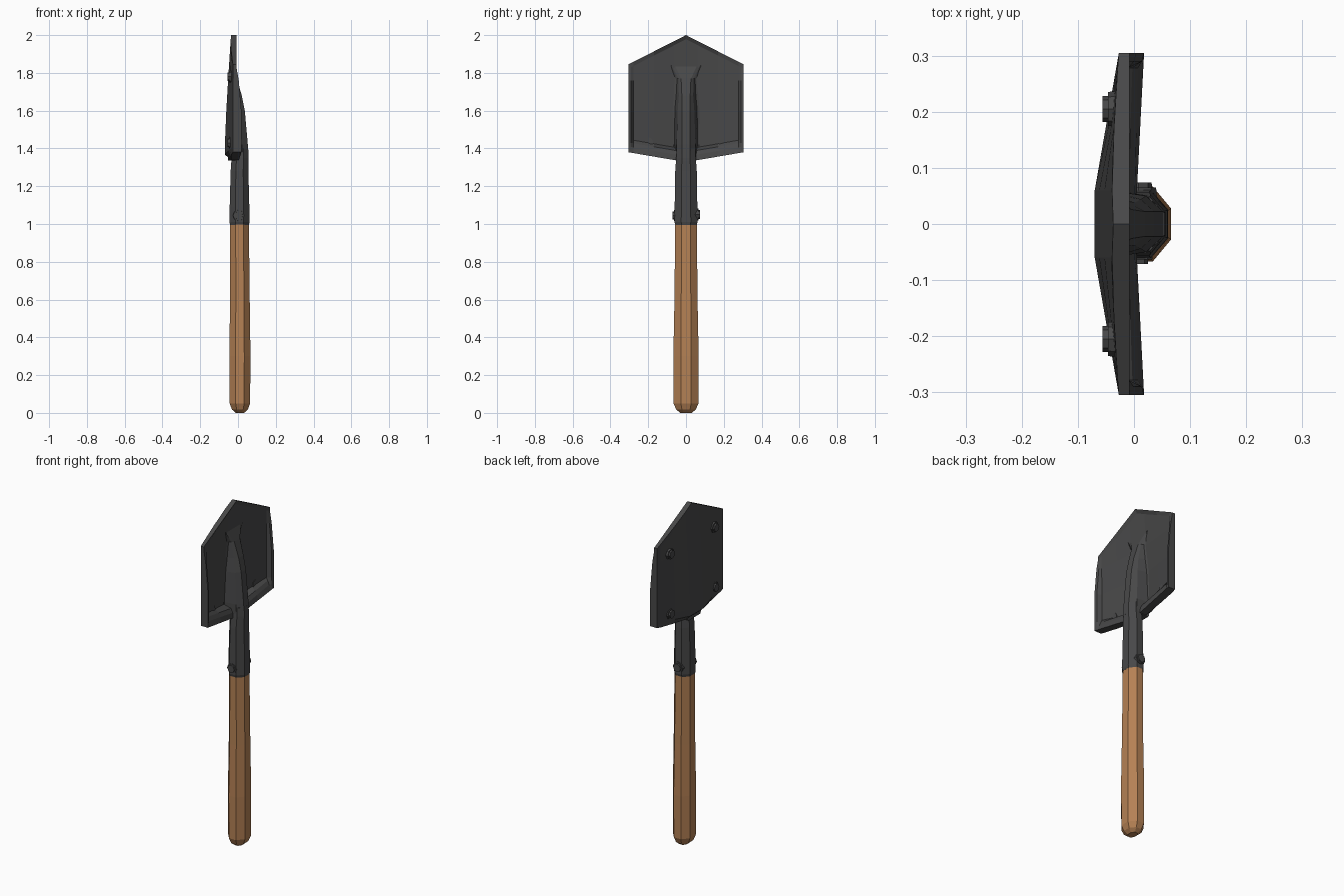
import bpy, bmesh, math
from mathutils import Matrix

if "Cube" in bpy.data.objects:
    bpy.data.objects.remove(bpy.data.objects["Cube"])


def material(name, rgb):
    m = bpy.data.materials.new(name)
    m.diffuse_color = (*rgb, 1)
    m.use_nodes = True
    m.node_tree.nodes["Principled BSDF"].inputs["Base Color"].default_value = m.diffuse_color
    return m


STEEL = material("dark_steel", (0.065, 0.065, 0.066))
WOOD = material("brown_wood", (0.46, 0.22, 0.09))


def finish(bm, name, mat):
    bmesh.ops.recalc_face_normals(bm, faces=bm.faces)
    me = bpy.data.meshes.new(name)
    bm.to_mesh(me)
    bm.free()
    me.materials.append(mat)
    ob = bpy.data.objects.new(name, me)
    bpy.context.collection.objects.link(ob)
    return ob


def loft(name, rings, mat):
    """Skin closed rings of points and cap both ends."""
    bm = bmesh.new()
    vs = [[bm.verts.new(p) for p in r] for r in rings]
    n = len(vs[0])
    for a, b in zip(vs, vs[1:]):
        for i in range(n):
            j = (i + 1) % n
            bm.faces.new((a[i], a[j], b[j], b[i]))
    bm.faces.new(vs[0])
    bm.faces.new(vs[-1])
    return finish(bm, name, mat)


def octagon(cx, rx, ry, z):
    """Flat-sided octagon, rx and ry measured to the flats."""
    k = 1 / math.cos(math.pi / 8)
    return [(cx + rx * k * math.cos(a), ry * k * math.sin(a), z)
            for a in (math.pi / 8 + i * math.pi / 4 for i in range(8))]


# Wooden handle
loft("handle", [octagon(*s) for s in (
    (0.01, 0.022, 0.030, 0.0), (0.01, 0.042, 0.052, 0.018), (0.01, 0.054, 0.066, 0.05),
    (0.01, 0.056, 0.067, 0.30), (0.01, 0.052, 0.061, 0.60), (0.008, 0.049, 0.057, 1.05))], WOOD)

# Steel socket tube
loft("socket", [octagon(*s) for s in (
    (0.008, 0.050, 0.057, 0.995), (0.008, 0.053, 0.061, 1.01), (0.008, 0.052, 0.060, 1.09),
    (0.008, 0.047, 0.057, 1.28), (0.011, 0.045, 0.052, 1.35), (0.010, 0.044, 0.048, 1.40))], STEEL)


# Blade: bowed sheet with folded side and bottom rims and a pointed top
def back_x(y, z):
    bow = min(1, (0.305 - abs(y)) / 0.245)
    centre = -0.070 + 0.033 * max(0, (z - 1.42) / 0.58) ** 1.2
    return -0.027 + (centre + 0.027) * bow


bm = bmesh.new()
half = [0.06, 0.17, 0.278, 0.290, 0.305]
ys = [-y for y in reversed(half)] + [0] + half
front, back = [], []
for y in ys:
    a = abs(y)
    top = 2.0 - 0.155 * a / 0.305
    bot = 1.338 + 0.042 * max(0, a - 0.06) / 0.245
    rows = [bot, bot + 0.03, bot + 0.052, bot + 0.068, 1.60, 1.76, top - 0.022, top]
    f, b = [], []
    for i, z in enumerate(rows):
        xb = back_x(y, z)
        xf = xb + 0.020
        if i == 0:
            xb, xf = max(xb, -0.036), 0.002 + 0.016 * a / 0.305
        elif i == 1:
            xf = 0.008 * a / 0.305
        elif i == 2:
            xf = -0.012 + 0.010 * a / 0.305
        if a > 0.285 and i < 6:
            rim = 0.018 if z < 1.7 else 0.004
            xf = max(xf, rim if a > 0.3 else rim - 0.004)
        if i == 7:
            xf = -0.008
        f.append(bm.verts.new((xf, y, z)))
        b.append(bm.verts.new((xb, y, z)))
    front.append(f)
    back.append(b)
nc, nr = len(ys), 8
for c in range(nc - 1):
    for r in range(nr - 1):
        for g in (front, back):
            bm.faces.new((g[c][r], g[c + 1][r], g[c + 1][r + 1], g[c][r + 1]))
    for r in (0, nr - 1):
        bm.faces.new((front[c][r], front[c + 1][r], back[c + 1][r], back[c][r]))
for c in (0, nc - 1):
    for r in range(nr - 1):
        bm.faces.new((front[c][r], front[c][r + 1], back[c][r + 1], back[c][r]))
finish(bm, "blade", STEEL)


# Raised rib running from the socket up the blade
def rib(z, top, flat, shoulder, foot):
    base = back_x(0.06, z) + 0.012
    mid = base + (top - base) * 0.72
    right = [(top, flat), (mid, shoulder), (base + 0.012, shoulder + 0.3 * (foot - shoulder)),
             (base + 0.004, foot)]
    return [(x, -y, z) for x, y in reversed(right)] + [(x, y, z) for x, y in right]


loft("blade_rib", [rib(*s) for s in (
    (1.335, 0.056, 0.022, 0.051, 0.056), (1.42, 0.052, 0.022, 0.050, 0.085),
    (1.60, 0.036, 0.022, 0.044, 0.095), (1.68, 0.020, 0.022, 0.038, 0.085),
    (1.77, -0.006, 0.026, 0.040, 0.065), (1.84, -0.030, 0.060, 0.075, 0.085))], STEEL)


# Rivets: eight-sided studs with a chamfered head
def rivet(name, loc, axis, r, depth):
    bm = bmesh.new()
    for rr, d, off in ((r, depth * 0.7, 0), (r * 0.75, depth, 0)):
        bmesh.ops.create_cone(bm, cap_ends=True, segments=8, radius1=rr, radius2=rr * 0.95,
                              depth=d, matrix=Matrix.Translation((0, 0, d / 2)))
    rot = {"-x": Matrix.Rotation(-math.pi / 2, 4, "Y"),
           "+y": Matrix.Rotation(-math.pi / 2, 4, "X"),
           "-y": Matrix.Rotation(math.pi / 2, 4, "X")}[axis]
    bmesh.ops.transform(bm, matrix=Matrix.Translation(loc) @ rot, verts=bm.verts)
    finish(bm, name, STEEL)


rivet("socket_rivet_left", (0.008, 0.045, 1.05), "+y", 0.033, 0.029)
rivet("socket_rivet_right", (0.003, -0.045, 1.045), "-y", 0.031, 0.026)
for s in (-1, 1):
    for z in (1.43, 1.78):
        rivet("blade_rivet", (-0.025, s * 0.205, z), "-x", 0.032, 0.031)
